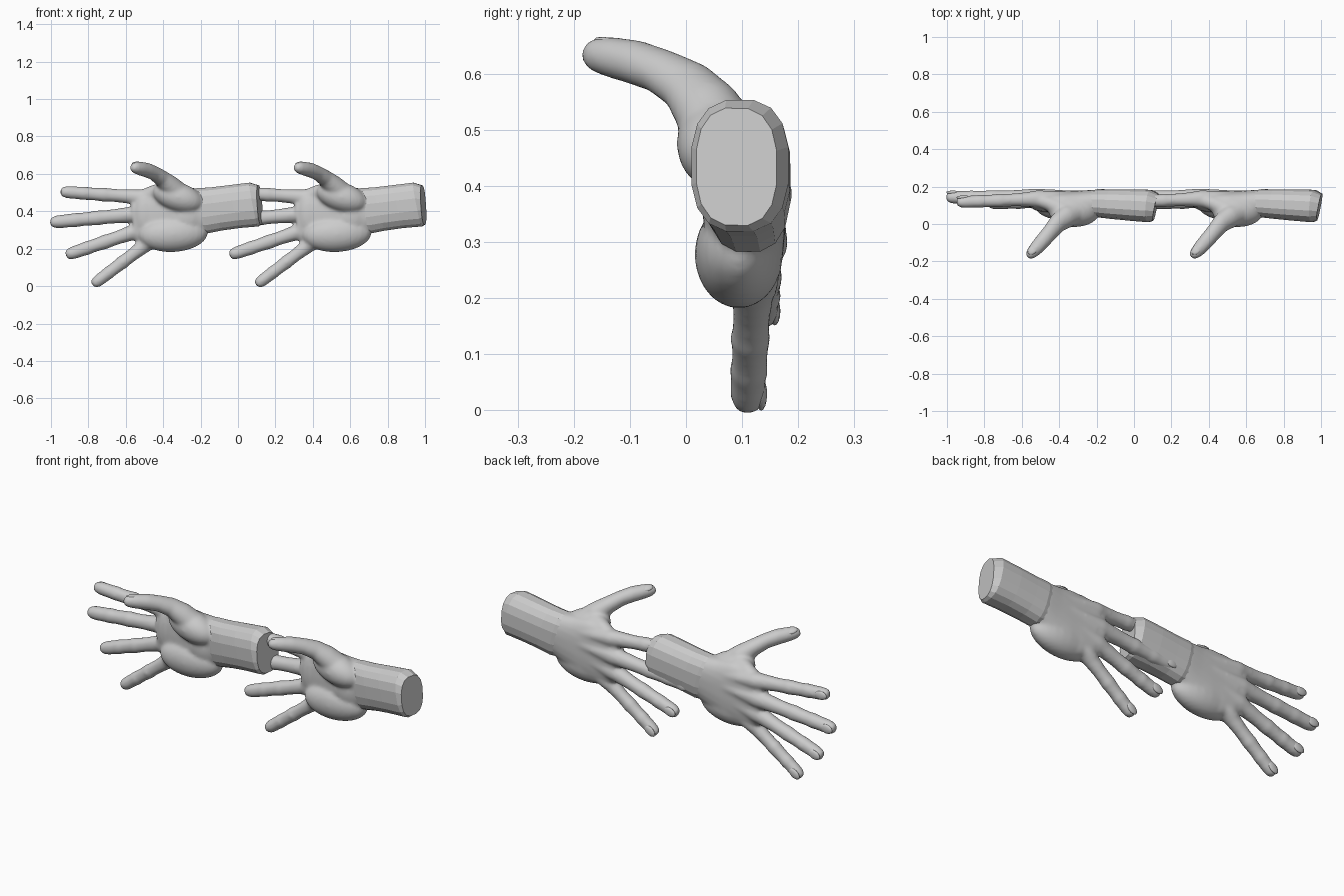
import bpy, bmesh, math
from mathutils import Vector, Matrix

if "Cube" in bpy.data.objects:
    bpy.data.objects.remove(bpy.data.objects["Cube"])

OFFSET = 0.875  # distance between the two identical hands
Y = Vector((0, 1, 0))


def frame(t, ref):
    t = t.normalized()
    w = t.cross(ref).normalized()
    return t, w, w.cross(t)


def power(v, e):
    return math.copysign(abs(v) ** e, v)


def loft(bm, rings, sides=16, e=1.0, tilt=0.0):
    """rings: (centre, half width, half thickness) along a path."""
    pts = [Vector(r[0]) for r in rings]
    loops = []
    for i, (c, rw, rt) in enumerate(rings):
        t, w, n = frame(pts[min(i + 1, len(pts) - 1)] - pts[max(i - 1, 0)], Y)
        loop = []
        for k in range(sides):
            a = 2 * math.pi * (k + 0.5) / sides
            p = pts[i] + w * rw * power(math.cos(a), e) + n * rt * power(math.sin(a), e)
            p.x -= tilt * (p.z - pts[i].z)
            loop.append(bm.verts.new(p))
        loops.append(loop)
    for a, b in zip(loops, loops[1:]):
        for k in range(sides):
            j = (k + 1) % sides
            bm.faces.new((a[k], a[j], b[j], b[k]))
    bm.faces.new(loops[0][::-1])
    bm.faces.new(loops[-1])


def ball(bm, c, r, turn=0.0):
    m = Matrix.Translation(c) @ Matrix.Rotation(turn, 4, 'Y') @ Matrix.Diagonal((*r, 1))
    bmesh.ops.create_uvsphere(bm, u_segments=24, v_segments=14, radius=1, matrix=m)


def make(name, bm):
    bmesh.ops.recalc_face_normals(bm, faces=bm.faces)
    me = bpy.data.meshes.new(name)
    bm.to_mesh(me)
    bm.free()
    ob = bpy.data.objects.new(name, me)
    bpy.context.collection.objects.link(ob)
    return ob


# wrist start, knuckle, fingertip, radius
FINGERS = [
    ((-0.18, 0.122, 0.45), (-0.52, 0.134, 0.475), (-0.949, 0.116, 0.505), 0.036),
    ((-0.18, 0.127, 0.42), (-0.54, 0.144, 0.385), (-1.004, 0.142, 0.340), 0.038),
    ((-0.18, 0.124, 0.38), (-0.53, 0.136, 0.298), (-0.920, 0.132, 0.165), 0.037),
    ((-0.20, 0.115, 0.35), (-0.48, 0.120, 0.232), (-0.777, 0.109, 0.006), 0.035),
]
# position along the finger, radius factor (joints slightly swollen)
PROFILE = [(0, 1.22), (.12, 1.12), (.28, 1.0), (.40, 1.0), (.46, 1.08), (.52, 1.0),
           (.64, .95), (.71, 1.03), (.77, .96), (.88, .95), (.94, .88), (.98, .70), (1, .45)]

hand = bmesh.new()
nails = bmesh.new()


def nail(tip, direction, ref, r, lift):
    t, w, n = frame(Vector(direction), Vector(ref))
    m = Matrix((t, w, n)).transposed().to_4x4()
    m.translation = Vector(tip) - t * 0.036 + n * lift
    bmesh.ops.create_uvsphere(nails, u_segments=16, v_segments=8, radius=1,
                              matrix=m @ Matrix.Diagonal((0.036, r * 0.64, 0.010, 1)))


# fingers, with the hand bones running back to the wrist
for start, knuckle, tip, r in FINGERS:
    s, k, p = Vector(start), Vector(knuckle), Vector(tip)
    loft(hand, [(s, .03, .04), (s.lerp(k, .5), .034, .046), (k, r * 1.22, .047),
                (k.lerp(p, .1), r * 1.12, .041)])
    loft(hand, [(k.lerp(p, t), r * f, r * f * .97) for t, f in PROFILE])
    nail(p, p - k, Y, r, r * 0.70)

# thumb
loft(hand, [((-.21, .09, .44), .05, .05), ((-.30, .07, .475), .066, .066),
            ((-.365, .037, .538), .056, .062), ((-.41, .003, .578), .044, .052),
            ((-.45, -.046, .605), .039, .044), ((-.49, -.093, .621), .040, .042),
            ((-.525, -.132, .629), .037, .038), ((-.553, -.162, .634), .031, .030),
            ((-.568, -.177, .636), .018, .016)])
nail((-.559, -.168, .636), (-.6, -.7, .12), (-.2, .3, 1), .038, .0225)

# web between thumb and index finger
loft(hand, [((-.33, .07, .49), .06, .06), ((-.39, .075, .51), .05, .055),
            ((-.45, .11, .495), .046, .042), ((-.52, .132, .476), .036, .036)])

# palm slab
loft(hand, [((-.12, .107, .413), .108, .070), ((-.20, .11, .403), .122, .073),
            ((-.27, .108, .388), .143, .072), ((-.35, .110, .372), .168, .069),
            ((-.43, .118, .362), .168, .060), ((-.50, .126, .358), .149, .051),
            ((-.56, .132, .352), .112, .040)], 24, .8)

# thumb pad, little-finger pad, heel, pads under the knuckles
ball(hand, (-.32, .063, .475), (.14, .08, .078), .3)
ball(hand, (-.345, .094, .278), (.185, .079, .096), -.06)
ball(hand, (-.27, .085, .375), (.10, .058, .11))
ball(hand, (-.49, .112, .385), (.07, .046, .13))

hand_ob = make("hand_left", hand)
rm = hand_ob.modifiers.new("fuse", 'REMESH')
rm.mode = 'VOXEL'
rm.voxel_size = 0.008
rm.use_smooth_shade = True
sm = hand_ob.modifiers.new("soften", 'SMOOTH')
sm.factor = 0.5
sm.iterations = 12

nail_ob = make("nails_left", nails)
for p in nail_ob.data.polygons:
    p.use_smooth = True

# forearm stump with a bevelled, slightly tilted cut
arm = bmesh.new()
loft(arm, [((-.235, .11, .398), .116, .066), ((-.19, .111, .403), .123, .076),
           ((-.12, .107, .412), .118, .080), ((-.02, .102, .425), .117, .085),
           ((.085, .096, .436), .119, .088), ((.116, .090, .434), .106, .074)],
     16, .78, .13)
arm_ob = make("forearm_left", arm)

# second hand, identical, further along x
for ob in (hand_ob, nail_ob, arm_ob):
    twin = ob.copy()
    twin.name = ob.name.replace("left", "right")
    twin.location.x += OFFSET
    bpy.context.collection.objects.link(twin)
